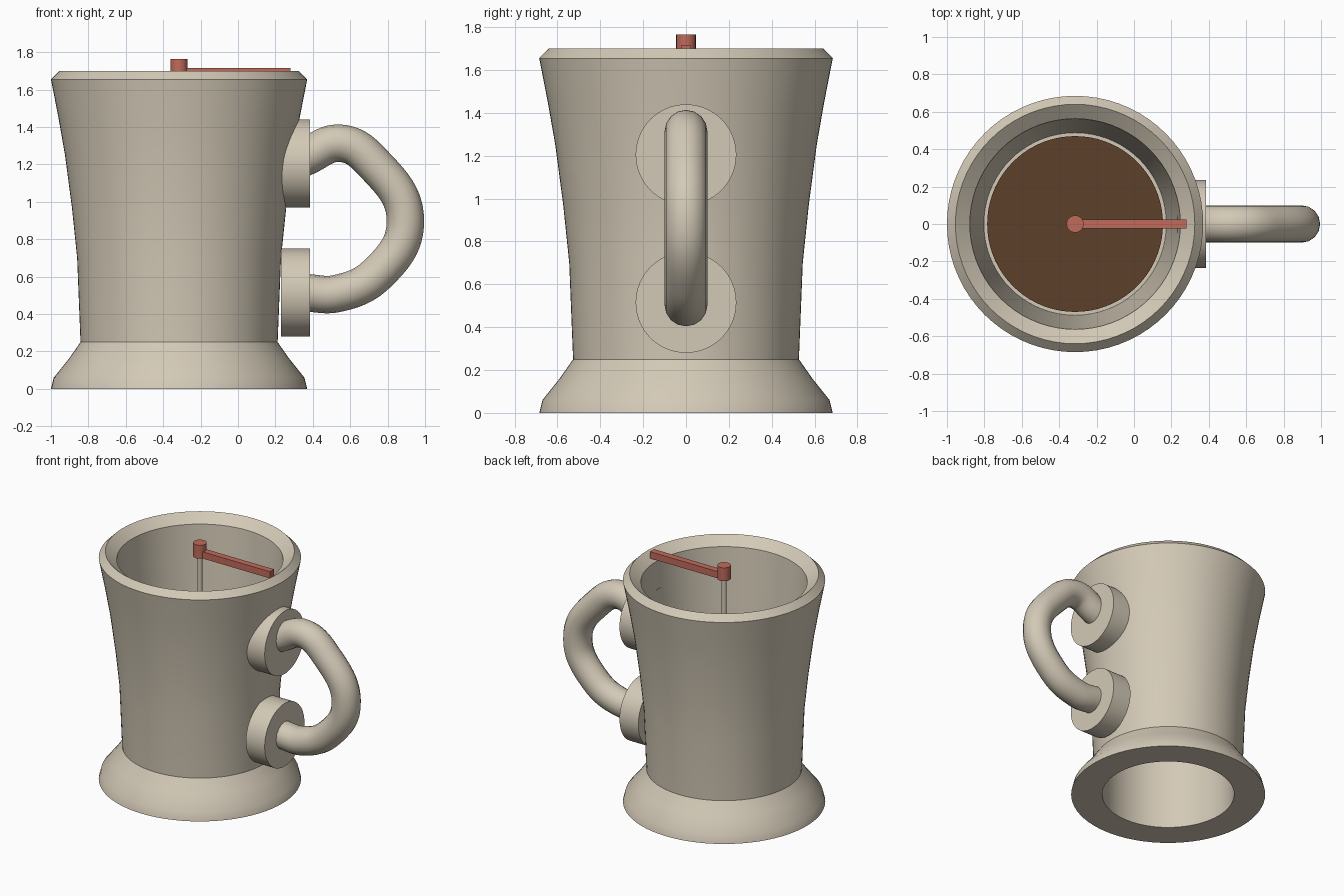
import bpy, bmesh, math
from mathutils import Vector, Matrix

cube = bpy.data.objects.get("Cube")
if cube:
    bpy.data.objects.remove(cube, do_unlink=True)

CX = -0.315  # axis of the mug body


def material(name, rgb):
    m = bpy.data.materials.new(name)
    m.use_nodes = True
    m.diffuse_color = (*rgb, 1)
    m.node_tree.nodes["Principled BSDF"].inputs["Base Color"].default_value = (*rgb, 1)
    return m


clay = material("warm clay", (0.65, 0.585, 0.47))
coffee = material("dark brown", (0.107, 0.05, 0.023))
red = material("dull red", (0.53, 0.145, 0.105))


def finish(obj, mat, smooth=True):
    obj.data.materials.append(mat)
    if smooth:
        bpy.ops.object.select_all(action='DESELECT')
        obj.select_set(True)
        bpy.context.view_layer.objects.active = obj
        bpy.ops.object.shade_smooth_by_angle(angle=math.radians(30))
    return obj


def mesh_object(name, bm, mat, smooth=True):
    bmesh.ops.recalc_face_normals(bm, faces=bm.faces)
    me = bpy.data.meshes.new(name)
    bm.to_mesh(me)
    bm.free()
    obj = bpy.data.objects.new(name, me)
    bpy.context.collection.objects.link(obj)
    return finish(obj, mat, smooth)


def lathe(name, profile, mat, steps=72):
    """Revolve (radius, z) points about the mug axis."""
    bm = bmesh.new()
    verts = [bm.verts.new((CX + r, 0, z)) for r, z in profile]
    edges = [bm.edges.new(p) for p in zip(verts, verts[1:])]
    bmesh.ops.spin(bm, geom=verts + edges, cent=(CX, 0, 0), axis=(0, 0, 1),
                   angle=math.tau, steps=steps, use_duplicate=False)
    bmesh.ops.remove_doubles(bm, verts=bm.verts, dist=1e-4)
    return mesh_object(name, bm, mat)


def cylinder(name, radius, start, end, mat, segments=32):
    a, b = Vector(start), Vector(end)
    rot = (b - a).to_track_quat('Z', 'Y').to_matrix().to_4x4()
    bm = bmesh.new()
    bmesh.ops.create_cone(bm, cap_ends=True, segments=segments, radius1=radius,
                          radius2=radius, depth=(b - a).length,
                          matrix=Matrix.Translation((a + b) / 2) @ rot)
    return mesh_object(name, bm, mat)


# Mug body: inner floor, inner wall, rim, outer wall, flared foot, hollow underside
lathe("mug_body", [
    (0, 0.60), (0.488, 0.60), (0.495, 0.70), (0.535, 1.25), (0.563, 1.64),
    (0.64, 1.70), (0.685, 1.655), (0.645, 1.45), (0.61, 1.25), (0.573, 0.97),
    (0.545, 0.70), (0.527, 0.25), (0.59, 0.16), (0.67, 0.06), (0.685, 0),
    (0.466, 0), (0.466, 0.57), (0, 0.57)], clay)

# Drink surface
cylinder("drink", 0.47, (CX, 0, 0.60), (CX, 0, 0.65), coffee, 72)

# Stirrer: stem, hub and arm
cylinder("stem", 0.018, (CX, 0, 0.62), (CX, 0, 1.68), clay, 16)
cylinder("hub", 0.046, (CX, 0, 1.665), (CX, 0, 1.765), red, 20)
bm = bmesh.new()
bmesh.ops.create_cube(bm, size=1, matrix=Matrix.Translation((-0.015, 0, 1.69))
                      @ Matrix.Diagonal((0.59, 0.048, 0.05, 1)))
mesh_object("stirrer_arm", bm, red, smooth=False)

# Round mounts for the handle
for name, z in (("upper_mount", 1.205), ("lower_mount", 0.515)):
    cylinder(name, 0.235, (0.23, 0, z), (0.385, 0, z), clay, 64)

# Handle tube along a curve
curve = bpy.data.curves.new("handle", 'CURVE')
curve.dimensions = '3D'
curve.bevel_depth = 0.1
curve.bevel_resolution = 6
curve.use_fill_caps = True
path = [(0.35, 1.235), (0.55, 1.313), (0.73, 1.2), (0.895, 0.9),
        (0.75, 0.62), (0.53, 0.51), (0.35, 0.515)]
spline = curve.splines.new('BEZIER')
spline.bezier_points.add(len(path) - 1)
for p, (x, z) in zip(spline.bezier_points, path):
    p.co = (x, 0, z)
    p.handle_left_type = p.handle_right_type = 'AUTO'
handle = bpy.data.objects.new("handle", curve)
bpy.context.collection.objects.link(handle)
bpy.ops.object.select_all(action='DESELECT')
handle.select_set(True)
bpy.context.view_layer.objects.active = handle
bpy.context.view_layer.update()
bpy.ops.object.convert(target='MESH')
finish(bpy.context.view_layer.objects.active, clay)
